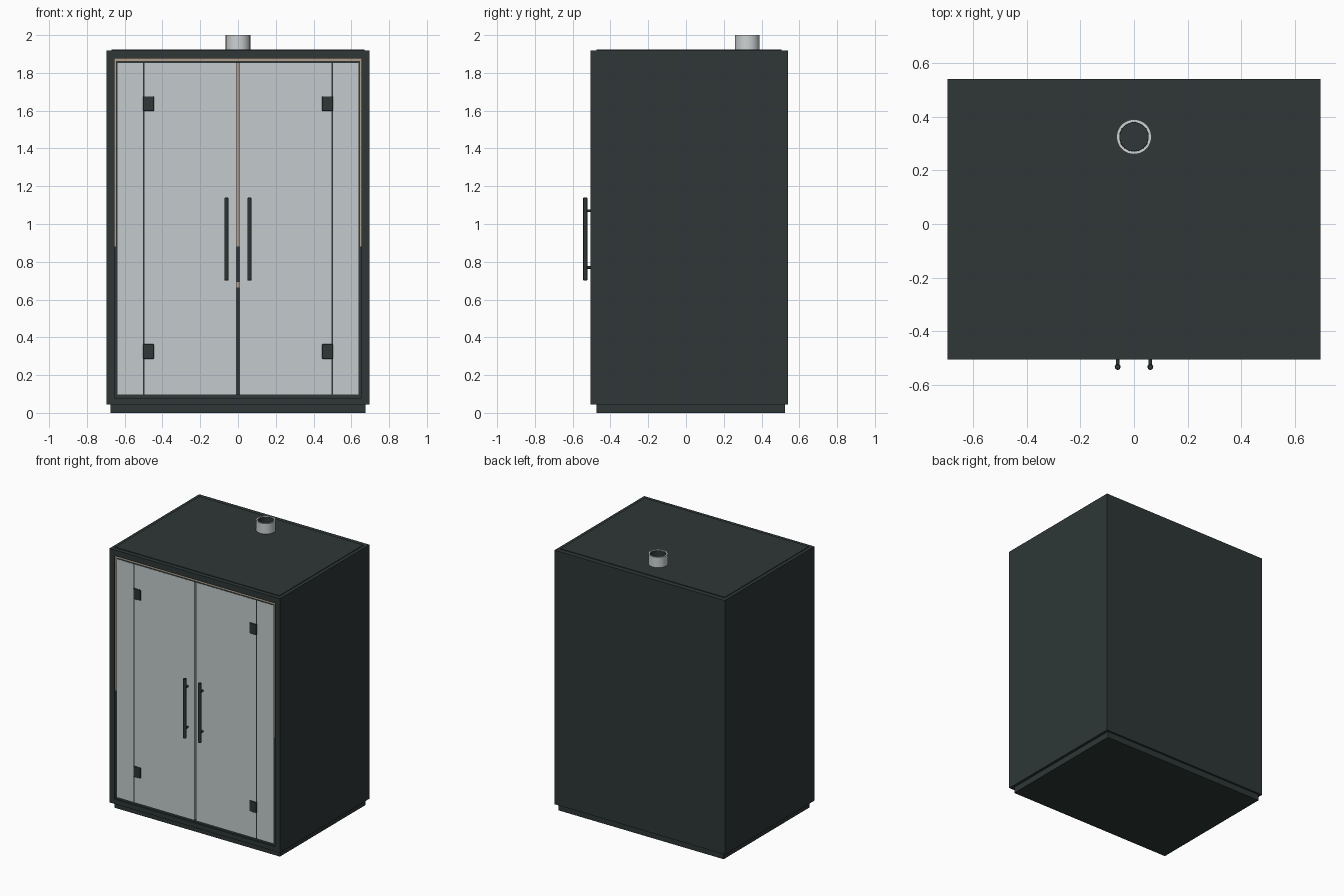
import bpy, bmesh, math

if "Cube" in bpy.data.objects:
    bpy.data.objects.remove(bpy.data.objects["Cube"])


def material(name, r, g, b):
    """Flat colour from 0-255 sRGB values."""
    lin = [((c / 255 + 0.055) / 1.055) ** 2.4 for c in (r, g, b)]
    m = bpy.data.materials.new(name)
    m.diffuse_color = (*lin, 1)
    m.use_nodes = True
    m.node_tree.nodes["Principled BSDF"].inputs["Base Color"].default_value = m.diffuse_color
    return m


DARK = material("charcoal", 46, 55, 54)
GLASS = material("pale_glass", 195, 203, 205)
WOOD = material("light_wood", 176, 158, 138)
STEEL = material("light_steel", 205, 210, 211)


def finish(name, bm, mat):
    me = bpy.data.meshes.new(name)
    bmesh.ops.recalc_face_normals(bm, faces=bm.faces)
    bm.to_mesh(me)
    bm.free()
    ob = bpy.data.objects.new(name, me)
    bpy.context.collection.objects.link(ob)
    me.materials.append(mat)
    return ob


def box(name, x, y, z, mat, bevel=0.0):
    """Box spanning the three (low, high) ranges."""
    bm = bmesh.new()
    bmesh.ops.create_cube(bm, size=1)
    for v in bm.verts:
        v.co = [(lo + hi) / 2 + c * (hi - lo) for c, (lo, hi) in zip(v.co, (x, y, z))]
    ob = finish(name, bm, mat)
    if bevel:
        mod = ob.modifiers.new("soft_edges", "BEVEL")
        mod.width, mod.segments = bevel, 1
    return ob


def lathe(name, profile, centre, mat, axis="Z", steps=32, closed=False):
    """Spin a (radius, height) profile around an axis."""
    bm = bmesh.new()
    rings = []
    for r, h in profile:
        ring = []
        for i in range(steps):
            a = 2 * math.pi * i / steps
            p = (r * math.cos(a), r * math.sin(a), h)
            if axis == "Y":
                p = (p[0], h, p[1])
            ring.append(bm.verts.new([c + d for c, d in zip(centre, p)]))
        rings.append(ring)
    pairs = list(zip(rings, rings[1:]))
    if closed:
        pairs.append((rings[-1], rings[0]))
    else:
        bm.faces.new(rings[0])
        bm.faces.new(rings[-1])
    for a, b in pairs:
        for i in range(steps):
            j = (i + 1) % steps
            bm.faces.new((a[i], a[j], b[j], b[i]))
    ob = finish(name, bm, mat)
    for o in bpy.context.selected_objects:
        o.select_set(False)
    bpy.context.view_layer.objects.active = ob
    ob.select_set(True)
    bpy.ops.object.shade_smooth_by_angle(angle=math.radians(40))
    return ob


W, FRONT, BACK = 0.695, -0.505, 0.54

# Cabinet shell
box("plinth", (-0.675, 0.675), (-0.475, 0.525), (0, 0.05), DARK)
box("floor", (-W, W), (FRONT, BACK), (0.045, 0.08), DARK)
box("roof", (-W, W), (FRONT, BACK), (1.875, 1.919), DARK)
box("roof_cap", (-0.67, 0.67), (-0.475, 0.505), (1.915, 1.924), DARK)
box("back_wall", (-W, W), (0.50, BACK), (0.08, 1.875), DARK)

# Lining: wood above, charcoal below
LINE_Y = FRONT + 0.008
box("ceiling_lining", (-0.655, 0.655), (LINE_Y, 0.50), (1.862, 1.875), WOOD)
box("back_lining_upper", (-0.643, 0.643), (0.485, 0.50), (0.88, 1.862), WOOD)
box("back_lining_lower", (-0.643, 0.643), (0.485, 0.50), (0.08, 0.88), DARK)
box("bench", (-0.64, 0.64), (0.0, 0.485), (0.66, 0.695), WOOD)

# Thin trim around the glazing
box("trim_top", (-0.645, 0.645), (LINE_Y, -0.47), (1.852, 1.862), DARK)
box("trim_bottom", (-0.655, 0.655), (LINE_Y, -0.47), (0.08, 0.097), DARK)

for side, s in (("left", -1), ("right", 1)):
    def span(a, b):
        return tuple(sorted((s * a, s * b)))

    box(side + "_wall", span(0.655, W), (FRONT, BACK), (0.08, 1.875), DARK)
    box(side + "_lining_upper", span(0.645, 0.655), (LINE_Y, 0.50), (0.88, 1.862), WOOD)
    box(side + "_lining_lower", span(0.643, 0.655), (LINE_Y, 0.50), (0.08, 0.88), DARK)
    box(side + "_trim", span(0.638, 0.645), (LINE_Y, -0.47), (0.097, 1.852), DARK)

    # Fixed side pane, dark seal and hinged door
    box(side + "_side_pane", span(0.504, 0.638), (-0.498, -0.482), (0.097, 1.852), GLASS)
    box(side + "_seal", span(0.495, 0.504), (-0.496, -0.482), (0.097, 1.852), DARK)
    box(side + "_door", span(0.007, 0.495), (-0.498, -0.482), (0.097, 1.852), GLASS)

    # Hinge plates
    for label, z in (("lower", 0.325), ("upper", 1.637)):
        box(f"{side}_{label}_hinge", span(0.445, 0.502), (-0.505, -0.476),
            (z - 0.039, z + 0.039), DARK, 0.002)

    # Bar handle on two posts
    x = s * 0.061
    lathe(side + "_handle_bar",
          [(0.008, 0.70), (0.011, 0.703), (0.011, 1.137), (0.008, 1.14)],
          (x, -0.533, 0), DARK, steps=16)
    for label, z in (("lower", 0.77), ("upper", 1.07)):
        lathe(f"{side}_{label}_handle_post", [(0.007, -0.53), (0.007, -0.497)],
              (x, 0, z), DARK, axis="Y", steps=12)

# Flue collar: steel ring with a dark bore
lathe("flue_collar", [(0.065, 1.92), (0.065, 2.0), (0.055, 2.0), (0.055, 1.92)],
      (0, 0.325, 0), STEEL, steps=48, closed=True)
lathe("flue_bore", [(0.0548, 1.92), (0.0548, 1.995), (0.052, 1.995), (0.052, 1.92)],
      (0, 0.325, 0), DARK, steps=48, closed=True)
